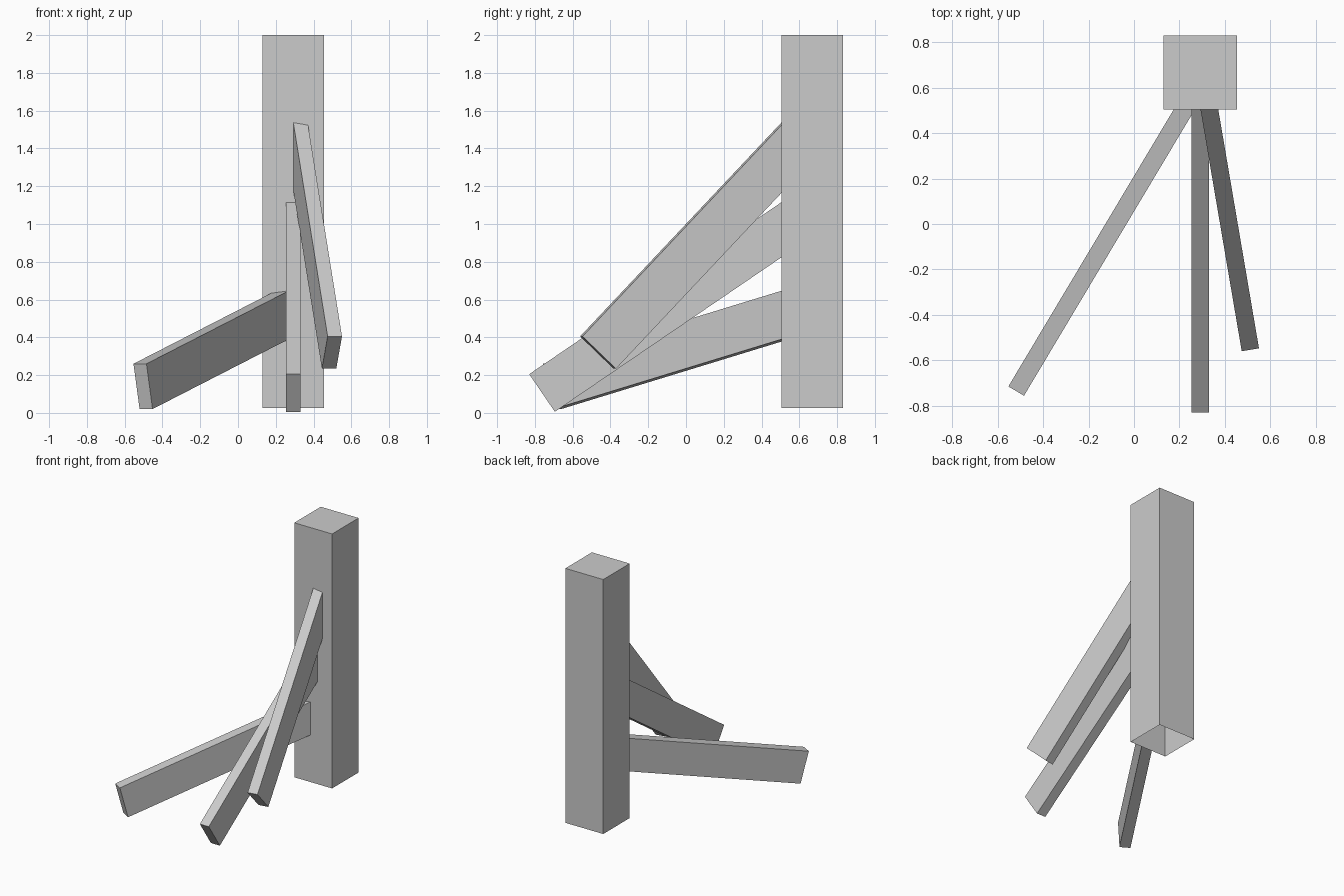
import bpy, bmesh
from mathutils import Vector, Matrix

cube = bpy.data.objects.get("Cube")
if cube:
    bpy.data.objects.remove(cube, do_unlink=True)

grey = bpy.data.materials.new("light grey")
grey.use_nodes = True
grey.diffuse_color = (0.6, 0.6, 0.6, 1)
grey.node_tree.nodes["Principled BSDF"].inputs["Base Color"].default_value = (0.6, 0.6, 0.6, 1)

WALL = 0.505  # front face of the post


def finish(name, bm):
    mesh = bpy.data.meshes.new(name)
    bm.to_mesh(mesh)
    bm.free()
    mesh.materials.append(grey)
    obj = bpy.data.objects.new(name, mesh)
    bpy.context.collection.objects.link(obj)


def box(size, centre, turn=Matrix()):
    bm = bmesh.new()
    scale = Matrix.Diagonal((*size, 1))
    bmesh.ops.create_cube(bm, size=1, matrix=Matrix.Translation(centre) @ turn @ scale)
    return bm


def brace(name, start, end, thick, depth):
    """Slanted plank whose top centre line runs from start to the post face."""
    start, end = Vector(start), Vector(end)
    along = (end - start).normalized()
    side = along.cross(Vector((0, 0, 1))).normalized()
    up = side.cross(along)
    length = (end - start).length + 0.5
    turn = Matrix((side, along, up)).transposed().to_4x4()
    bm = box((thick, length, depth), start + along * length / 2 - up * depth / 2, turn)
    # trim flush with the post
    bmesh.ops.bisect_plane(bm, geom=bm.verts[:] + bm.edges[:] + bm.faces[:],
                           plane_co=(0, WALL, 0), plane_no=(0, 1, 0), clear_outer=True)
    finish(name, bm)


# Square post, open underneath
post = box((0.325, 0.325, 1.975), (0.292, WALL + 0.1625, 1.0125))
bmesh.ops.delete(post, geom=[f for f in post.faces if f.normal.z < -0.5], context='FACES')
finish("post", post)

# Three braces fanning out from the post
brace("middle_brace", (0.292, -0.83, 0.205), (0.292, WALL, 1.115), 0.077, 0.241)
brace("left_brace", (0.5125, -0.554, 0.405), (0.332, WALL, 1.53), 0.077, 0.248)
brace("right_brace", (-0.519, -0.736, 0.26), (0.222, WALL, 0.64), 0.08, 0.248)
